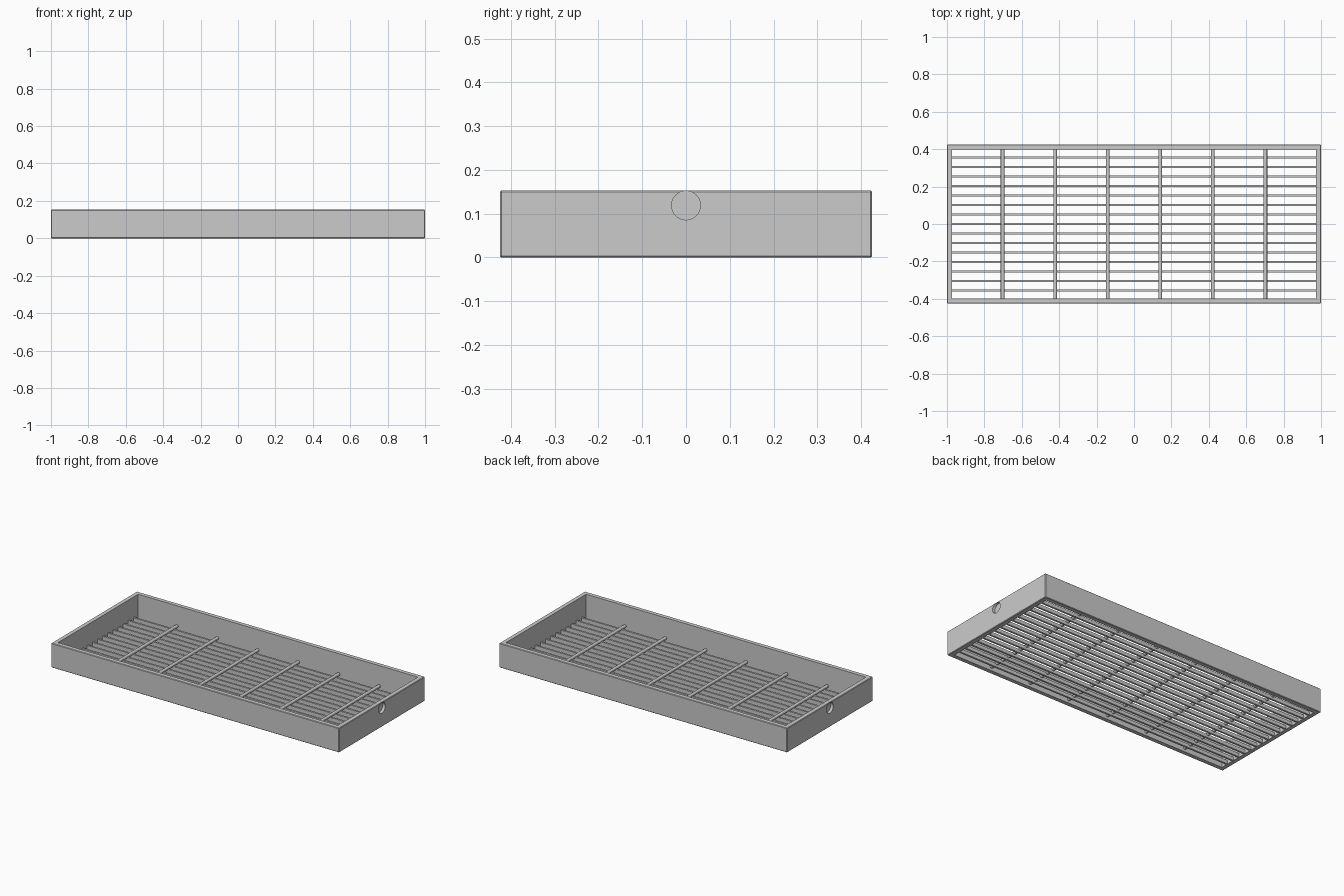
import bpy, bmesh, math
from mathutils import Matrix, Vector

if "Cube" in bpy.data.objects:
    bpy.data.objects.remove(bpy.data.objects["Cube"])

grey = bpy.data.materials.new("metal_grey")
grey.diffuse_color = (0.6, 0.6, 0.6, 1)
grey.use_nodes = True
grey.node_tree.nodes["Principled BSDF"].inputs["Base Color"].default_value = grey.diffuse_color

LENGTH, WIDTH, HEIGHT, WALL = 2.0, 0.85, 0.153, 0.028


def finish(name, bm):
    mesh = bpy.data.meshes.new(name)
    bm.to_mesh(mesh)
    bm.free()
    mesh.materials.append(grey)
    ob = bpy.data.objects.new(name, mesh)
    bpy.context.collection.objects.link(ob)
    return ob


def box(name, centre, size):
    bm = bmesh.new()
    m = Matrix.Translation(Vector(centre)) @ Matrix.Diagonal((*size, 1))
    bmesh.ops.create_cube(bm, size=1, matrix=m)
    return finish(name, bm)


def cylinder(name, centre, radius, depth, axis, sides=32):
    turn = Matrix.Rotation(math.pi / 2, 4, 'Y' if axis == 'X' else 'X')
    bm = bmesh.new()
    bmesh.ops.create_cone(bm, cap_ends=True, segments=sides, radius1=radius,
                          radius2=radius, depth=depth,
                          matrix=Matrix.Translation(Vector(centre)) @ turn)
    return finish(name, bm)


def smooth(ob):
    bpy.ops.object.select_all(action='DESELECT')
    ob.select_set(True)
    bpy.context.view_layer.objects.active = ob
    bpy.ops.object.shade_smooth_by_angle(angle=math.radians(35))


def cut(ob, cutter):
    cutter.hide_render = True
    cutter.hide_set(True)
    cutter.display_type = 'WIRE'
    mod = ob.modifiers.new("cut", 'BOOLEAN')
    mod.operation = 'DIFFERENCE'
    mod.solver = 'EXACT'
    mod.object = cutter


# Open rectangular frame with a slight edge break
frame = box("frame", (0, 0, HEIGHT / 2), (LENGTH, WIDTH, HEIGHT))
bevel = frame.modifiers.new("edge_break", 'BEVEL')
bevel.width = 0.003
bevel.segments = 1
cut(frame, box("opening_cutter", (0, 0, HEIGHT / 2),
               (LENGTH - 2 * WALL, WIDTH - 2 * WALL, 1)))

# Blind round recess in each end wall
for side, sx in (("left", -1), ("right", 1)):
    cut(frame, cylinder(f"{side}_recess_cutter", (sx * 1.01, 0, 0.119),
                        0.033, 0.055, 'X', 48))

# Long slats
for i in range(15):
    box(f"slat_{i + 1}", (0, (i - 7) * 0.0508, 0.013),
        (LENGTH - 2 * WALL + 0.004, 0.012, 0.022))

# Round cross rods resting in the slats
for i in range(6):
    rod = cylinder(f"cross_rod_{i + 1}", ((i - 2.5) * 0.281, 0, 0.025),
                   0.01, WIDTH - 2 * WALL + 0.004, 'Y', 24)
    smooth(rod)
